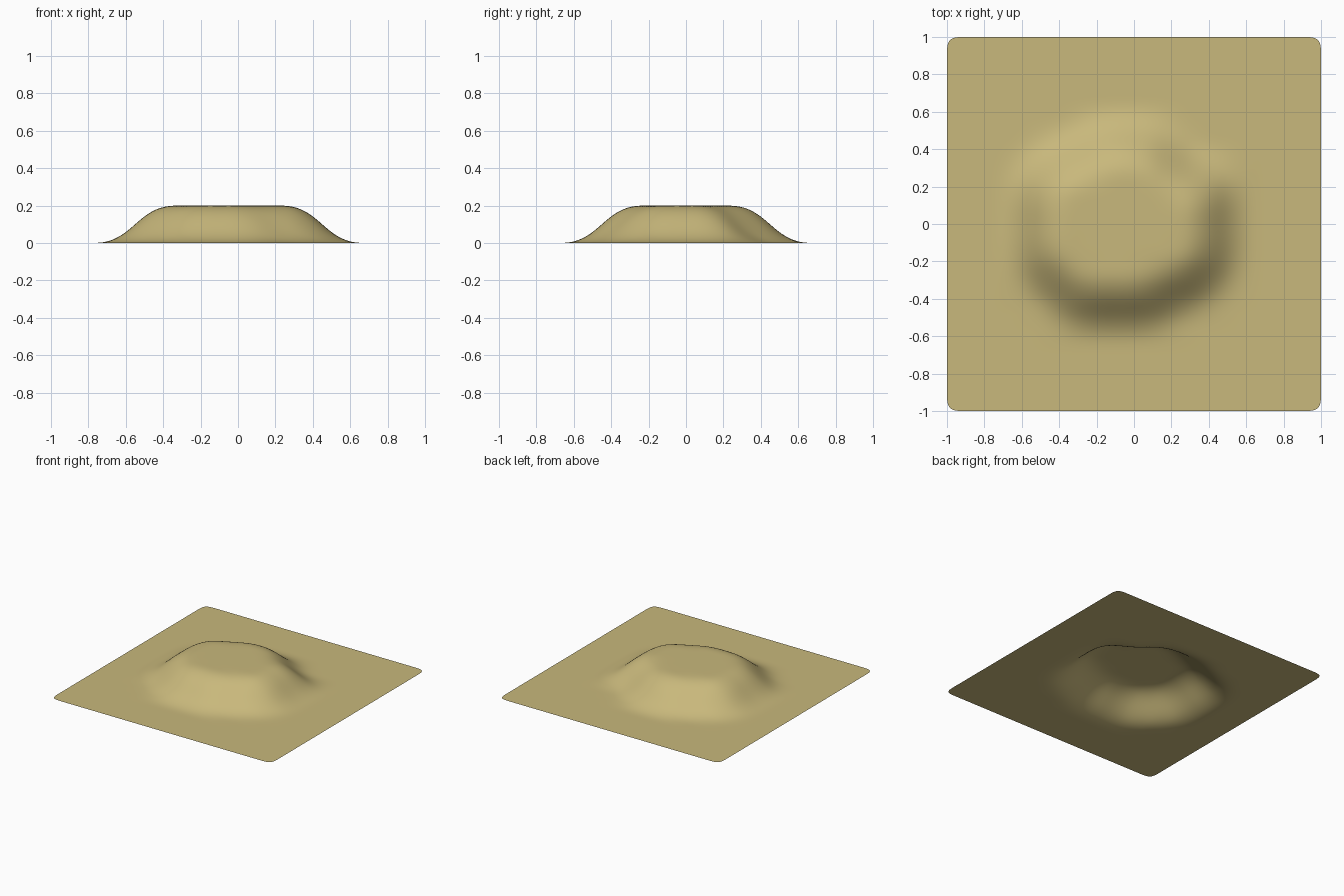
import bpy, bmesh

if "Cube" in bpy.data.objects:
    bpy.data.objects.remove(bpy.data.objects["Cube"])

N, H = 20, 0.2          # grid cells per side, plateau height
S = 2 / N

# plateau footprint on the grid: row y -> first and last raised x (in tenths)
ROWS = {-4: (-3, 1), -3: (-4, 3), -2: (-5, 4), -1: (-5, 4), 0: (-5, 4),
        1: (-5, 4), 2: (-5, 4), 3: (-4, 2), 4: (-2, 1)}


def raised(i, j):
    a, b = ROWS.get(j, (1, 0))
    return H if a <= i <= b else 0.0


def height(i, j):
    """Footprint softened by one small blur."""
    w = {-1: 0.25, 0: 0.5, 1: 0.25}
    return sum(w[a] * w[b] * raised(i + a, j + b) for a in w for b in w)


# terrain sheet
bm = bmesh.new()
bmesh.ops.create_grid(bm, x_segments=N, y_segments=N, size=1)
for v in bm.verts:
    v.co.z = height(round(v.co.x / S), round(v.co.y / S))
for f in bm.faces:
    f.smooth = True
mesh = bpy.data.meshes.new("terrain")
bm.to_mesh(mesh)
bm.free()
terrain = bpy.data.objects.new("terrain", mesh)
bpy.context.collection.objects.link(terrain)

# smooth subdivision rounds the hill and the sheet corners
sub = terrain.modifiers.new("smooth", "SUBSURF")
sub.levels = sub.render_levels = 3

# sand colour
mat = bpy.data.materials.new("sand")
mat.diffuse_color = (0.58, 0.48, 0.20, 1)
mat.use_nodes = True
mat.node_tree.nodes["Principled BSDF"].inputs["Base Color"].default_value = mat.diffuse_color
mesh.materials.append(mat)
